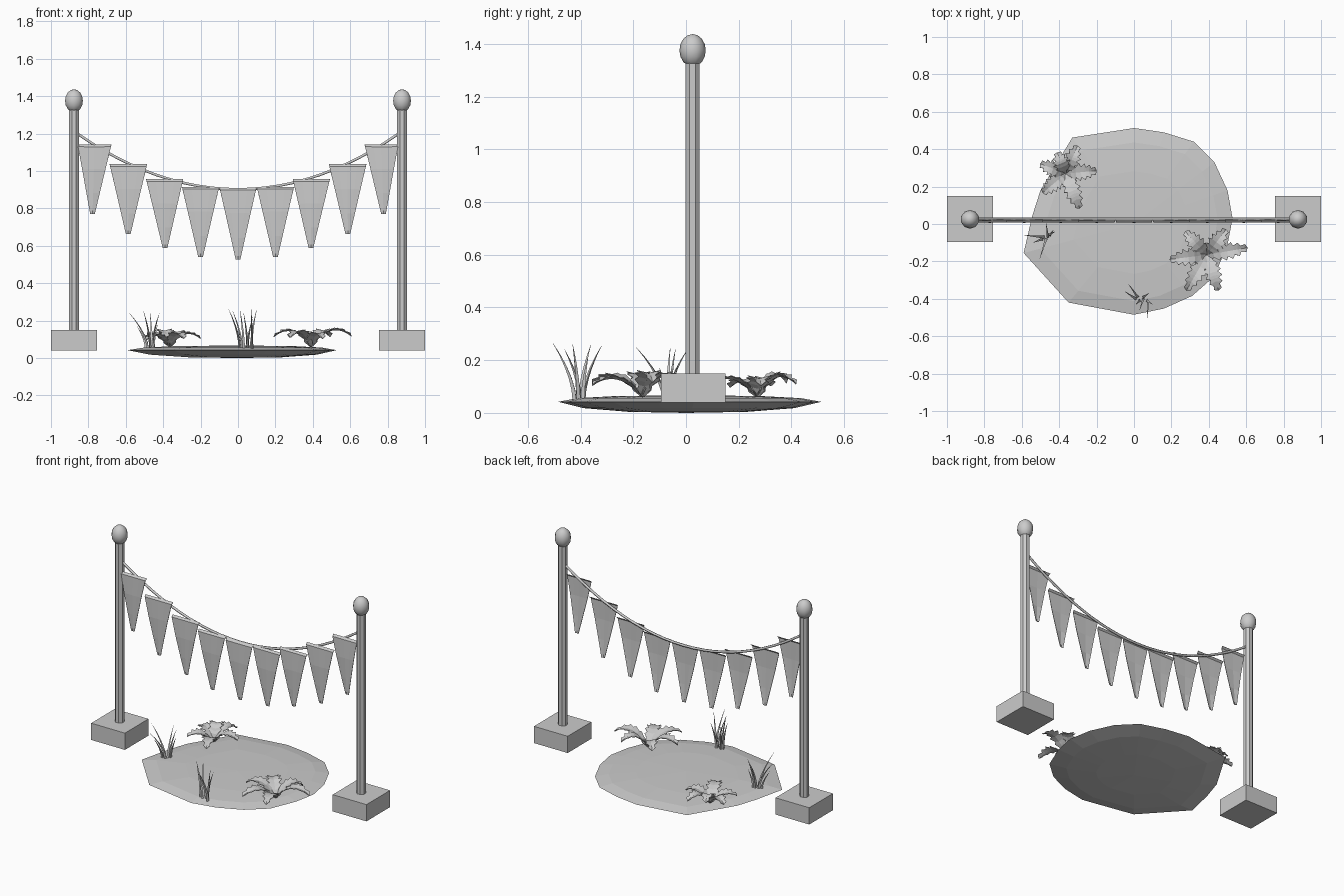
import bpy, math
from mathutils import Vector

if "Cube" in bpy.data.objects:
    bpy.data.objects.remove(bpy.data.objects["Cube"])

GREY = bpy.data.materials.new("plain_grey")
GREY.diffuse_color = (0.6, 0.6, 0.6, 1)
GREY.use_nodes = True
GREY.node_tree.nodes["Principled BSDF"].inputs["Base Color"].default_value = GREY.diffuse_color


def mesh_object(name, verts, faces, smooth=False):
    me = bpy.data.meshes.new(name)
    me.from_pydata([tuple(v) for v in verts], [], faces)
    me.materials.append(GREY)
    if smooth:
        me.shade_smooth()
    ob = bpy.data.objects.new(name, me)
    bpy.context.collection.objects.link(ob)
    return ob


def finish(name):
    ob = bpy.context.object
    ob.name = name
    ob.data.materials.clear()
    ob.data.materials.append(GREY)
    return ob


def add_sheet(verts, faces, rows):
    """Append a grid of points, given row by row, to a mesh list."""
    start, n = len(verts), len(rows[0])
    for row in rows:
        verts.extend(row)
    for i in range(len(rows) - 1):
        for j in range(n - 1):
            a = start + i * n + j
            faces.append((a, a + 1, a + n + 1, a + n))


# Posts with square footings and egg-shaped finials
PY = 0.025
for side, s in (("left", -1), ("right", 1)):
    bpy.ops.mesh.primitive_cube_add(size=1, location=(s * 0.877, PY + 0.002, 0.095))
    bpy.context.object.scale = (0.245, 0.245, 0.11)
    finish(side + "_footing")
    bpy.ops.mesh.primitive_cylinder_add(vertices=8, radius=0.029, depth=1.2,
                                        location=(s * 0.877, PY, 0.735),
                                        rotation=(0, 0, math.pi / 8))
    finish(side + "_post")
    bpy.ops.mesh.primitive_uv_sphere_add(segments=10, ring_count=8, radius=1,
                                         location=(s * 0.877, PY, 1.375))
    bpy.context.object.scale = (0.05, 0.05, 0.062)
    bpy.ops.object.shade_smooth()
    finish(side + "_finial")

# Sagging rope
rope_curve = bpy.data.curves.new("rope", "CURVE")
rope_curve.dimensions = "3D"
rope_curve.bevel_depth = 0.008
rope_curve.bevel_resolution = 1
rope_curve.use_fill_caps = True
spline = rope_curve.splines.new("POLY")
N = 24
spline.points.add(N)
for i, p in enumerate(spline.points):
    x = -0.87 + 1.74 * i / N
    p.co = (x, PY + 0.002, 0.902 + 0.305 * (x / 0.87) ** 2, 1)
rope = bpy.data.objects.new("rope", rope_curve)
bpy.context.collection.objects.link(rope)
bpy.ops.object.select_all(action="DESELECT")
rope.select_set(True)
bpy.context.view_layer.objects.active = rope
bpy.ops.object.convert(target="MESH")
finish("rope")


# Pennants: thin cloth with a hem turned back over the rope
def pennant(name, cx, half, tip_x, top, bottom):
    verts, faces, rows = [], [], []
    for t, y in ((0, 0.022), (0.03, 0.010), (0.35, 0.008), (0.7, 0.012), (0.95, 0.016), (1, 0.018)):
        w = half * (1 - t) + 0.012 * t
        c = cx + (tip_x - cx) * t
        z = top + (bottom - top) * t
        rows.append([Vector((c + u * w, y + 0.005 * abs(u) * t, z)) for u in (-1, -0.5, 0, 0.5, 1)])
    add_sheet(verts, faces, rows)
    ob = mesh_object(name, verts, faces)
    mod = ob.modifiers.new("cloth", "SOLIDIFY")
    mod.thickness = 0.003
    mod.offset = 0


FLAGS = ((0, 0.098, 0, 0.908, 0.527), (0.2, 0.099, 0.2, 0.913, 0.54), (0.392, 0.099, 0.39, 0.955, 0.588),
         (0.586, 0.1, 0.587, 1.035, 0.662), (0.767, 0.09, 0.778, 1.14, 0.77))
for i, (cx, half, tip, top, bottom) in enumerate(FLAGS):
    for s in ((1,) if i == 0 else (-1, 1)):
        pennant(f"pennant_{s * i}", s * cx, half, s * tip, top, bottom)

# Shallow pond: irregular outline, gently domed above and below
OUTLINE = ((0, 0.513), (-0.33, 0.462), (-0.5, 0.18), (-0.545, 0.04), (-0.59, -0.155), (-0.35, -0.42),
           (0, -0.485), (0.16, -0.452), (0.31, -0.385), (0.43, -0.28), (0.5, -0.11), (0.527, 0.03),
           (0.5, 0.18), (0.43, 0.33), (0.32, 0.44), (0.16, 0.49))
n = len(OUTLINE)
verts, faces = [], []
for f, z in ((0.55, 0.064), (0.85, 0.056), (1, 0.042), (0.8, 0.018), (0.45, 0.004)):
    verts += [(x * f, y * f, z) for x, y in OUTLINE]
for k in range(4):
    for i in range(n):
        j = (i + 1) % n
        faces.append((k * n + i, (k + 1) * n + i, (k + 1) * n + j, k * n + j))
verts += [(0, 0, 0.067), (0, 0, 0)]
for i in range(n):
    j = (i + 1) % n
    faces.append((5 * n, i, j))
    faces.append((5 * n + 1, 4 * n + j, 4 * n + i))
mesh_object("pond", verts, faces)


# Leafy rosettes: arching, saw-edged leaves
def rosette(name, cx, cy, z0, leaves):
    verts, faces = [], []
    steps = 12
    for deg, length, h in leaves:
        a = math.radians(deg)
        out = Vector((math.cos(a), math.sin(a), 0))
        across = Vector((-out.y, out.x, 0))
        rows = []
        for i in range(steps + 1):
            t = i / steps
            w = 0.012 + 0.028 * math.sin(math.pi * min(1, t * 1.02) ** 0.9)
            w *= 1.2 if i % 2 else 0.72
            if i == steps:
                w = 0.002
            z = z0 + h * (1 - ((t - 0.62) / 0.62) ** 2)
            mid = Vector((cx, cy, z)) + out * length * t
            edge = Vector((0, 0, 0.25 * w)) + out * (0.008 if i % 2 else 0)
            rows.append([mid - across * w + edge, mid, mid + across * w + edge])
        add_sheet(verts, faces, rows)
    ob = mesh_object(name, verts, faces)
    mod = ob.modifiers.new("leaf", "SOLIDIFY")
    mod.thickness = 0.003
    mod.offset = 0


rosette("back_rosette", -0.365, 0.27, 0.06,
        ((5, 0.165, 0.07), (67, 0.16, 0.078), (292, 0.2, 0.07), (220, 0.16, 0.06), (159, 0.145, 0.068),
         (112, 0.12, 0.085)))
rosette("front_rosette", 0.39, -0.165, 0.06,
        ((10, 0.22, 0.09), (53, 0.17, 0.085), (133, 0.17, 0.08), (187, 0.2, 0.085), (240, 0.22, 0.08),
         (288, 0.2, 0.07)))


# Grass tufts: each blade is a bent tapering three-sided spike
def tuft(name, blades):
    verts, faces = [], []
    for bx, by, tx, ty, tz in blades:
        rows = []
        for i in range(6):
            t = i / 5
            bend = t ** 1.7
            p = Vector((bx + (tx - bx) * bend, by + (ty - by) * bend, 0.045 + (tz - 0.045) * t))
            r = 0.010 * (1 - 0.93 * t ** 1.5)
            turn = math.atan2(ty - by, tx - bx)
            rows.append([p + r * Vector((math.cos(turn + k * math.tau / 3) * 0.8,
                                         math.sin(turn + k * math.tau / 3), 0)) for k in range(4)])
        add_sheet(verts, faces, rows)
    mesh_object(name, verts, faces)


tuft("front_grass", ((0.01, -0.40, -0.05, -0.36, 0.26), (0.02, -0.39, -0.03, -0.32, 0.255),
                     (0.03, -0.41, 0.01, -0.43, 0.26), (0.05, -0.40, 0.03, -0.46, 0.24),
                     (0.07, -0.41, 0.10, -0.43, 0.26), (0.075, -0.42, 0.07, -0.505, 0.265),
                     (0.05, -0.39, 0.08, -0.37, 0.22)))
tuft("side_grass", ((-0.48, -0.07, -0.585, -0.06, 0.245), (-0.47, -0.08, -0.505, -0.19, 0.25),
                    (-0.46, -0.07, -0.47, 0.005, 0.24), (-0.46, -0.06, -0.42, -0.04, 0.24),
                    (-0.49, -0.08, -0.54, -0.1, 0.17), (-0.45, -0.06, -0.43, -0.03, 0.18)))
